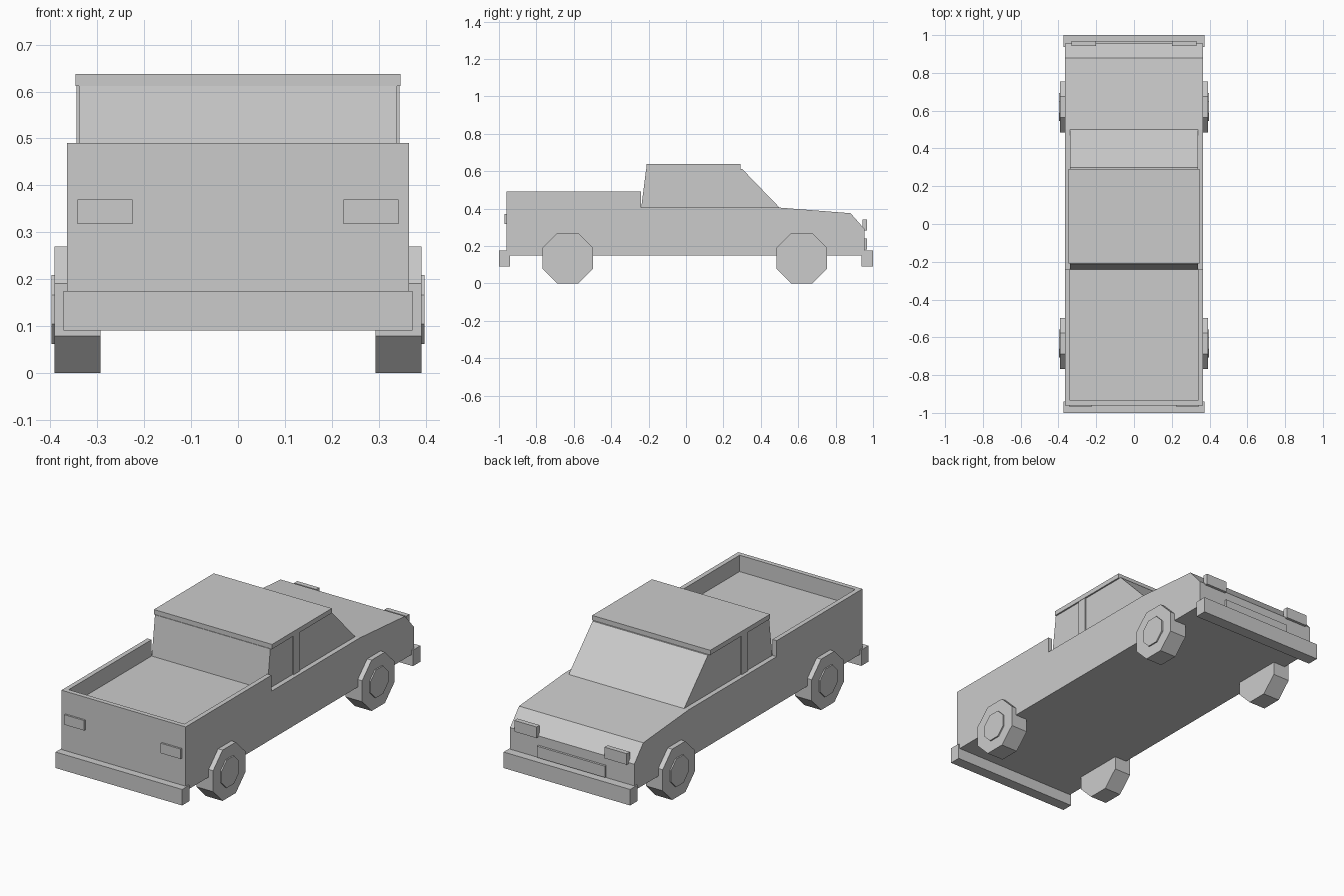
import bpy, bmesh, math

cube = bpy.data.objects.get("Cube")
if cube:
    bpy.data.objects.remove(cube, do_unlink=True)

# One plain grey for the whole truck
GREY = (0.6, 0.6, 0.6, 1)
paint = bpy.data.materials.new("plain_grey")
paint.use_nodes = True
paint.diffuse_color = GREY
shader = next(n for n in paint.node_tree.nodes if n.type == 'BSDF_PRINCIPLED')
shader.inputs["Base Color"].default_value = GREY


def extrude(name, outline, x0, x1):
    """Solid from a (y, z) outline, swept from x0 to x1."""
    bm = bmesh.new()
    face = bm.faces.new([bm.verts.new((x0, y, z)) for y, z in outline])
    swept = bmesh.ops.extrude_face_region(bm, geom=[face])["geom"]
    verts = [v for v in swept if isinstance(v, bmesh.types.BMVert)]
    bmesh.ops.translate(bm, vec=(x1 - x0, 0, 0), verts=verts)
    bmesh.ops.recalc_face_normals(bm, faces=bm.faces)
    mesh = bpy.data.meshes.new(name)
    bm.to_mesh(mesh)
    bm.free()
    mesh.materials.append(paint)
    obj = bpy.data.objects.new(name, mesh)
    bpy.context.collection.objects.link(obj)
    return obj


def box(name, x, y, z):
    return extrude(name, [(y[0], z[0]), (y[1], z[0]), (y[1], z[1]), (y[0], z[1])], *x)


def octagon(y, z, apothem):
    r = apothem / math.cos(math.pi / 8)
    angles = [math.pi * (k + 0.5) / 4 for k in range(8)]
    return [(y + r * math.cos(a), z + r * math.sin(a)) for a in angles]


# Body with bed sides, waistline and sloping hood
body = extrude("body", [(-0.96, 0.15), (0.955, 0.15), (0.955, 0.29), (0.88, 0.375),
                        (0.5, 0.405), (-0.24, 0.405), (-0.24, 0.49), (-0.96, 0.49)],
               -0.365, 0.365)

# Hollow out the cargo bed
cutter = box("bed_cutter", (-0.34, 0.34), (-0.935, -0.23), (0.403, 0.6))
cutter.hide_render = True
cut = body.modifiers.new("bed", 'BOOLEAN')
cut.operation = 'DIFFERENCE'
cut.solver = 'EXACT'
cut.object = cutter
bpy.context.view_layer.objects.active = body
bpy.ops.object.modifier_apply(modifier=cut.name)
bpy.data.objects.remove(cutter, do_unlink=True)

# Cabin and roof
extrude("cabin", [(-0.24, 0.4), (0.505, 0.4), (0.3, 0.612), (-0.213, 0.612)], -0.339, 0.339)
box("roof", (-0.347, 0.347), (-0.21, 0.292), (0.612, 0.637))

# Bumpers and grille
box("hood_end_bumper", (-0.372, 0.372), (0.937, 1.0), (0.09, 0.175))
box("bed_end_bumper", (-0.372, 0.372), (-1.0, -0.94), (0.09, 0.175))
box("grille", (-0.2, 0.2), (0.95, 0.967), (0.18, 0.24))

# Paired parts
for side, s in (("left", 1), ("right", -1)):
    def span(a, b):
        return sorted((s * a, s * b))

    box(f"{side}_door_pillar", span(0.33, 0.345), (-0.028, 0.026), (0.4, 0.612))
    box(f"{side}_headlight", span(0.2, 0.33), (0.943, 0.969), (0.283, 0.342))
    box(f"{side}_tail_light", span(0.225, 0.342), (-0.97, -0.955), (0.317, 0.37))
    for end, y in (("hood_end", 0.619), ("bed_end", -0.632)):
        extrude(f"{side}_{end}_wheel", octagon(y, 0.135, 0.135), *span(0.293, 0.391))
        extrude(f"{side}_{end}_hubcap", octagon(y, 0.135, 0.074), *span(0.38, 0.398))
